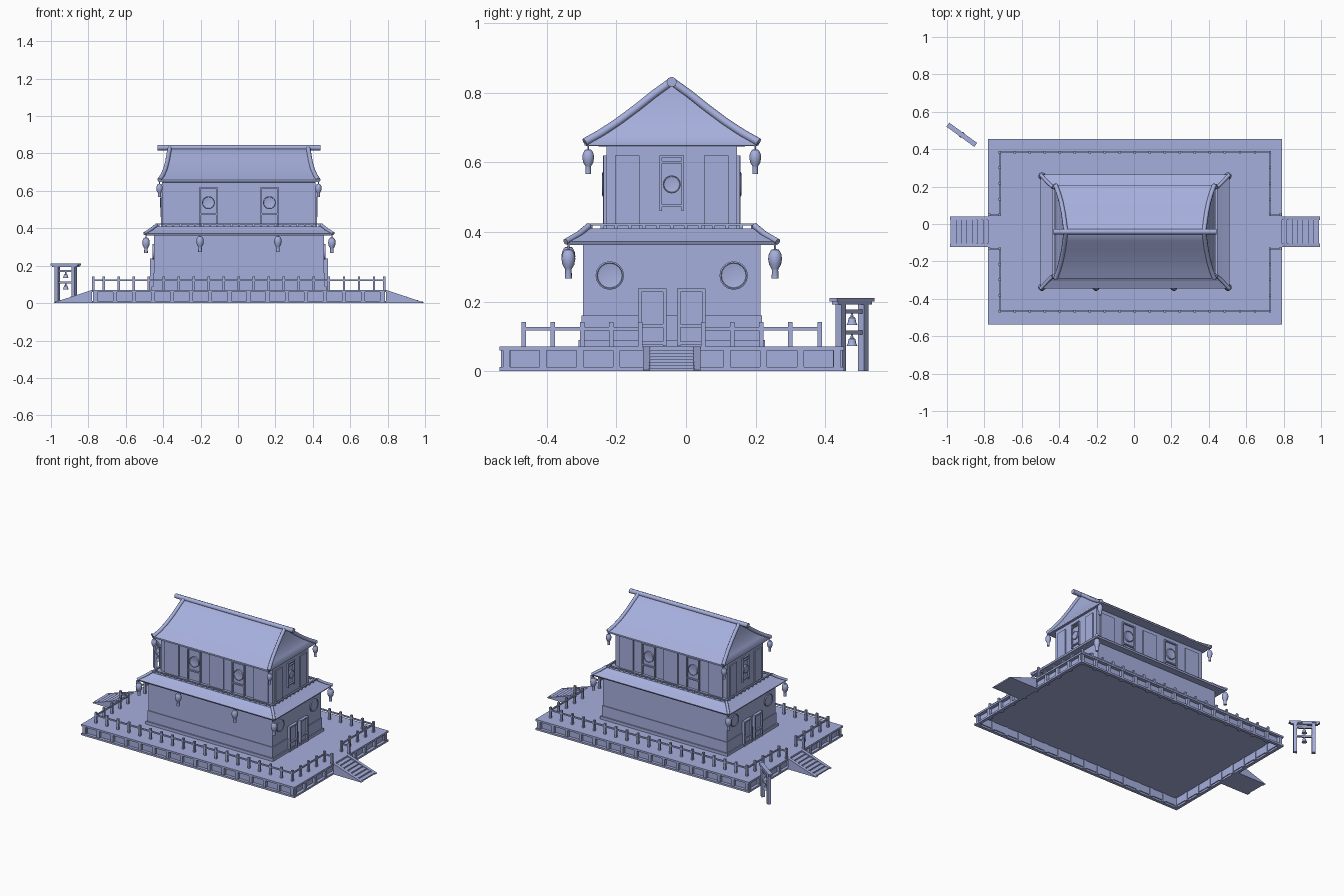
import bpy, bmesh, math
from mathutils import Matrix, Vector

old = bpy.data.objects.get("Cube")
if old:
    bpy.data.objects.remove(old)

COLOUR = (0.38, 0.43, 0.72, 1)
blue = bpy.data.materials.new("soft_blue")
blue.use_nodes = True
blue.diffuse_color = COLOUR
blue.node_tree.nodes["Principled BSDF"].inputs["Base Color"].default_value = COLOUR
CENTRE = Vector((0.005, -0.041, 0))   # middle of the building and deck
ENDS = (1, -1)


def finish(name, bm, smooth=False, matrix=None):
    bmesh.ops.recalc_face_normals(bm, faces=bm.faces)
    mesh = bpy.data.meshes.new(name)
    bm.to_mesh(mesh)
    bm.free()
    mesh.materials.append(blue)
    ob = bpy.data.objects.new(name, mesh)
    bpy.context.collection.objects.link(ob)
    ob.matrix_world = matrix or Matrix.Translation(CENTRE)
    if smooth:
        bpy.ops.object.select_all(action='DESELECT')
        ob.select_set(True)
        bpy.context.view_layer.objects.active = ob
        bpy.ops.object.shade_smooth_by_angle(angle=math.radians(40))
    return ob


def boxes(name, items, matrix=None):
    """Boxes given as (centre, size)."""
    bm = bmesh.new()
    for c, s in items:
        bmesh.ops.create_cube(bm, size=1, matrix=Matrix.Translation(c) @ Matrix.Diagonal((*s, 1)))
    return finish(name, bm, False, matrix)


def loft(name, rings, smooth=False):
    """Capped stack of rectangles given as (half x, half y, z)."""
    bm = bmesh.new()
    loops = [[bm.verts.new((i * hx, j * hy, z)) for i, j in ((1, 1), (-1, 1), (-1, -1), (1, -1))]
             for hx, hy, z in rings]
    for a, b in zip(loops, loops[1:]):
        for k in range(4):
            n = (k + 1) % 4
            bm.faces.new((a[k], a[n], b[n], b[k]))
    bm.faces.new(loops[0])
    bm.faces.new(loops[-1])
    return finish(name, bm, smooth)


def revolve(name, profile, places, scale=1.0, turn=None, matrix=None):
    """Turned shape from (radius, height), repeated at each place."""
    bm = bmesh.new()
    for p in places:
        vs = [bm.verts.new((r * scale, 0, h * scale)) for r, h in profile]
        es = [bm.edges.new(e) for e in zip(vs, vs[1:])]
        out = bmesh.ops.spin(bm, geom=vs + es, cent=(0, 0, 0), axis=(0, 0, 1),
                             angle=math.tau, steps=16, use_duplicate=False)
        new = [v for v in bm.verts if not v.tag]
        bmesh.ops.transform(bm, matrix=Matrix.Translation(p) @ (turn or Matrix()), verts=new)
        for v in new:
            v.tag = True
    bmesh.ops.remove_doubles(bm, verts=bm.verts, dist=0.0002)
    return finish(name, bm, True, matrix)


def tubes(name, paths, radius):
    curve = bpy.data.curves.new(name, 'CURVE')
    curve.dimensions = '3D'
    curve.bevel_depth, curve.bevel_resolution, curve.use_fill_caps = radius, 2, True
    for path in paths:
        s = curve.splines.new('POLY')
        s.points.add(len(path) - 1)
        for pt, co in zip(s.points, path):
            pt.co = (*co, 1)
    curve.materials.append(blue)
    ob = bpy.data.objects.new(name, curve)
    ob.location = CENTRE
    bpy.context.collection.objects.link(ob)


def spread(a, b, n):
    return [a + (b - a) * i / n for i in range(n + 1)]


def frame(hx, hy, z, w, h):
    """Four bars around a rectangle."""
    return [((0, s * hy, z), (2 * hx + w, w, h)) for s in ENDS] + \
           [((s * hx, 0, z), (w, 2 * hy + w, h)) for s in ENDS]


# Deck on posts with a lower rim
DX, DY = 0.785, 0.495
boxes("deck", [((0, 0, 0.065), (2 * DX, 2 * DY, 0.012))])
boxes("deck_rim", frame(DX - 0.01, DY - 0.01, 0.006, 0.02, 0.012))
boxes("deck_skirting", frame(DX - 0.025, DY - 0.025, 0.035, 0.006, 0.05))
posts = [((x, s * (DY - 0.018), 0.03), (0.02, 0.028, 0.06)) for x in spread(-0.765, 0.765, 15) for s in ENDS]
posts += [((s * (DX - 0.018), y, 0.03), (0.028, 0.02, 0.06)) for y in spread(-0.475, 0.475, 9) for s in ENDS]
boxes("deck_posts", posts)

# Deck railing with an opening at each end
RX, RY, GAP = 0.722, 0.425, 0.09
posts, rails = [], []
for s in ENDS:
    spots = [(x, s * RY) for x in spread(-RX, RX, 18)]
    rails.append(((0, s * RY, 0.122), (2 * RX, 0.008, 0.009)))
    for e in ENDS:
        spots += [(e * RX, s * y) for y in spread(GAP, RY, 4)[:-1]] + [(e * 0.778, s * GAP)]
        rails.append(((e * RX, s * (GAP + RY) / 2, 0.122), (0.008, RY - GAP, 0.009)))
        rails.append(((e * 0.75, s * GAP, 0.122), (0.056, 0.008, 0.009)))
    posts += [((x, y, 0.104), (0.013, 0.013, 0.076)) for x, y in spots]
boxes("railing_posts", posts)
boxes("railing_bars", rails)

# Stairs with sloping side boards
steps, N = [], 7
for e in ENDS:
    for i in range(N):
        h = 0.064 * (N - i) / (N + 0.5)
        steps.append(((e * (DX + 0.2 * (i + 0.5) / N), 0, h / 2), (0.2 / N, 0.13, h)))
boxes("stair_steps", steps)
bm = bmesh.new()
for e in ENDS:
    for s in ENDS:
        tri = [bm.verts.new((e * x, s * 0.062, z)) for x, z in ((DX, 0), (DX, 0.071), (0.99, 0.003), (0.99, 0))]
        out = bmesh.ops.extrude_face_region(bm, geom=[bm.faces.new(tri)])
        moved = [v for v in out["geom"] if isinstance(v, bmesh.types.BMVert)]
        bmesh.ops.translate(bm, vec=(0, s * 0.02, 0), verts=moved)
finish("stair_side_boards", bm)

# Lower storey
loft("lower_plinth", [(0.468, 0.268, 0.07), (0.468, 0.268, 0.09), (0.46, 0.26, 0.09), (0.46, 0.26, 0.16),
                      (0.455, 0.255, 0.16)])
loft("lower_walls", [(0.455, 0.255, 0.07), (0.455, 0.255, 0.38)])
doors = []
for e in ENDS:
    for s in ENDS:
        y = s * 0.056
        doors.append(((e * 0.459, y, 0.155), (0.012, 0.08, 0.16)))
        doors += [((e * 0.466, y + t * 0.036, 0.155), (0.018, 0.01, 0.165)) for t in ENDS]
        doors += [((e * 0.466, y, z), (0.018, 0.08, 0.01)) for z in (0.08, 0.13, 0.232)]
boxes("entrance_doors", doors)

# Round windows: raised rim around a hollow dish
DISH = [(1, -0.2), (1, 0.16), (0.9, 0.2), (0.86, 0.12), (0.55, 0.06), (0, 0.04)]
for e, side in ((1, "left"), (-1, "right")):
    toward_x = Matrix.Rotation(e * math.pi / 2, 4, 'Y')
    toward_y = Matrix.Rotation(-e * math.pi / 2, 4, 'X')
    revolve("lower_round_windows_" + side, DISH, [(e * 0.455, y, 0.275) for y in (-0.178, 0.178)], 0.041, toward_x)
    revolve("upper_end_window_" + side, DISH, [(e * 0.416, 0, 0.537)], 0.026, toward_x)
    revolve("upper_long_windows_" + ("back" if e > 0 else "front"), DISH,
            [(x, e * 0.193, 0.537) for x in (-0.163, 0.163)], 0.035, toward_y)

# Skirt roof and its low balustrade
loft("skirt_roof", [(0.455, 0.255, 0.362), (0.5, 0.3, 0.362), (0.505, 0.305, 0.372), (0.47, 0.265, 0.392),
                    (0.44, 0.24, 0.41)])
tubes("skirt_roof_hips", [[(i * 0.505, j * 0.305, 0.372), (i * 0.47, j * 0.267, 0.394), (i * 0.44, j * 0.238, 0.418)]
                          for i in ENDS for j in ENDS], 0.009)
parts = frame(0.436, 0.232, 0.422, 0.01, 0.006)
parts += [((x, s * 0.232, 0.413), (0.01, 0.008, 0.018)) for x in spread(-0.43, 0.43, 22) for s in ENDS]
parts += [((s * 0.436, y, 0.413), (0.008, 0.01, 0.018)) for y in spread(-0.2, 0.2, 10) for s in ENDS]
boxes("balustrade", parts)

# Upper storey with raised wall panels
boxes("upper_walls", [((0, 0, 0.525), (0.82, 0.376, 0.25))])
panels, framed = [], []
for s in ENDS:
    panels += [((x, s * 0.19, 0.515), (0.105, 0.012, 0.21)) for x in (-0.328, 0, 0.328)]
    panels += [((s * 0.412, y, 0.515), (0.012, 0.07, 0.21)) for y in (-0.128, 0.128)]
    for x in (-0.163, 0.163):
        framed += [((x + t * 0.045, s * 0.191, 0.515), (0.008, 0.014, 0.21)) for t in ENDS]
        framed += [((x, s * 0.191, z), (0.098, 0.014, 0.008)) for z in (0.475, 0.616)]
    framed += [((s * 0.413, t * 0.031, 0.54), (0.014, 0.007, 0.16)) for t in ENDS]
    framed += [((s * 0.413, 0, z), (0.014, 0.07, 0.007)) for z in (0.475, 0.6, 0.617)]
boxes("wall_panels", panels)
boxes("window_frames", framed)

# Main roof with concave slopes, hip tubes and a ridge
SLOPE = [(0.425, 0.25, 0.658), (0.408, 0.205, 0.683), (0.394, 0.155, 0.716), (0.383, 0.1, 0.757),
         (0.376, 0.05, 0.797), (0.37, 0.004, 0.83)]
loft("main_roof", [(0.405, 0.2, 0.646), (0.425, 0.25, 0.648)] + SLOPE, True)
tubes("roof_hips", [[(i * x, j * y, z) for x, y, z in SLOPE] for i in ENDS for j in ENDS], 0.012)
tubes("roof_ridge", [[(-0.435, 0, 0.831), (0.435, 0, 0.831)]], 0.015)

# Hanging lanterns
LANTERN = [(0, 0.1), (0.003, 0.1), (0.003, 0.088), (0.011, 0.086), (0.018, 0.074), (0.02, 0.06), (0.017, 0.043),
           (0.01, 0.031), (0.009, 0.028), (0.01, 0.004), (0, 0.004)]
corners = [(i, j) for i in ENDS for j in ENDS]
revolve("lower_lanterns", LANTERN, [(i * 0.497, j * 0.297, 0.263) for i, j in corners]
        + [(x, -0.297, 0.27) for x in (-0.208, 0.208)])
revolve("upper_lanterns", LANTERN, [(i * 0.425, j * 0.24, 0.563) for i, j in corners], 0.85)

# Free-standing bell gate
place = Matrix.Translation((-0.921, 0.477, 0)) @ Matrix.Rotation(math.radians(-36), 4, 'Z')
boxes("gate_frame", [((s * 0.055, 0, 0.098), (0.022, 0.02, 0.196)) for s in ENDS]
      + [((0, 0, 0.197), (0.165, 0.022, 0.01)), ((0, 0, 0.206), (0.184, 0.026, 0.01))]
      + [((0, 0, z), (0.11, 0.012, 0.011)) for z in (0.172, 0.111)], place)
BELL = [(0, 0.035), (0.003, 0.035), (0.004, 0.024), (0.01, 0.02), (0.012, 0.008), (0.016, 0), (0, 0)]
revolve("gate_bells", BELL, [(0, 0, z) for z in (0.133, 0.072)], matrix=place)
